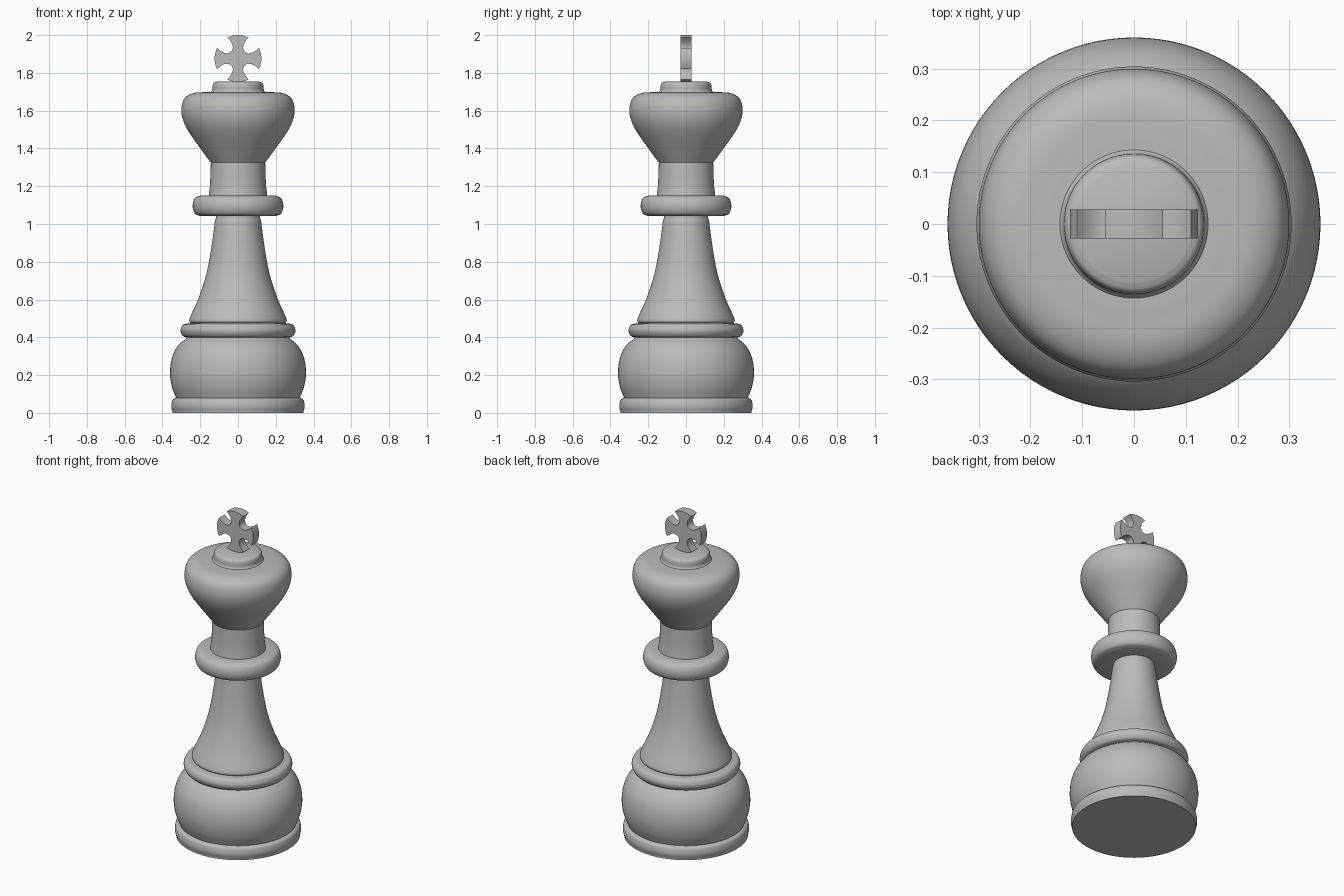
import bpy, bmesh, math
from mathutils import Vector
from mathutils.geometry import interpolate_bezier

cube = bpy.data.objects.get("Cube")
if cube:
    bpy.data.objects.remove(cube)

grey = bpy.data.materials.new("plain grey")
grey.use_nodes = True
COLOUR = (0.5, 0.5, 0.5, 1)
grey.diffuse_color = COLOUR
grey.node_tree.nodes["Principled BSDF"].inputs["Base Color"].default_value = COLOUR

SEGMENTS = 96


def finish(name, bm):
    mesh = bpy.data.meshes.new(name)
    bm.to_mesh(mesh)
    bm.free()
    mesh.materials.append(grey)
    obj = bpy.data.objects.new(name, mesh)
    bpy.context.collection.objects.link(obj)
    bpy.ops.object.select_all(action='DESELECT')
    obj.select_set(True)
    bpy.context.view_layer.objects.active = obj
    bpy.ops.object.shade_smooth_by_angle(angle=math.radians(35))
    return obj


def smooth(points, steps=6):
    """Smooth curve through all the points."""
    p = [Vector(q) for q in points]
    p = [2 * p[0] - p[1]] + p + [2 * p[-1] - p[-2]]
    out = []
    for a, b, c, d in zip(p, p[1:], p[2:], p[3:]):
        # tangent length follows the span, which avoids overshoot
        span = (c - b).length / 3
        t0, t1 = (c - a).normalized() * span, (d - b).normalized() * span
        curve = interpolate_bezier(b.to_3d(), (b + t0).to_3d(), (c - t1).to_3d(), c.to_3d(), steps + 1)
        out += curve[:-1]
    return [(v.x, v.y) for v in out] + [tuple(points[-1])]


def lathe(name, profile, cap_bottom=False, cap_top=False):
    """Turn a (radius, height) profile, listed upwards, about z."""
    bm = bmesh.new()
    rings = []
    for r, z in profile:
        angles = [math.tau * j / SEGMENTS for j in range(SEGMENTS)]
        rings.append([bm.verts.new((r * math.cos(a), r * math.sin(a), z)) for a in angles])
    for low, high in zip(rings, rings[1:]):
        for j in range(SEGMENTS):
            k = (j + 1) % SEGMENTS
            bm.faces.new((low[j], low[k], high[k], high[j]))
    if cap_bottom:
        bm.faces.new(rings[0][::-1])
    if cap_top:
        bm.faces.new(rings[-1])
    return finish(name, bm)


# Foot and body, from the floor up
lathe("base_ring", [(0.347, 0)] + smooth(
    [(0.347, 0.008), (0.353, 0.03), (0.352, 0.05), (0.345, 0.07), (0.328, 0.08)]), cap_bottom=True)
lathe("base_bulb", smooth(
    [(0.328, 0.08), (0.35, 0.14), (0.36, 0.215), (0.347, 0.3), (0.312, 0.362), (0.268, 0.398)]))
lathe("lower_ring", smooth(
    [(0.268, 0.398), (0.289, 0.405), (0.302, 0.425), (0.303, 0.445), (0.29, 0.467), (0.25, 0.475)]))
lathe("stem", smooth(
    [(0.25, 0.475), (0.258, 0.485), (0.254, 0.505), (0.208, 0.61), (0.169, 0.73),
     (0.145, 0.85), (0.128, 0.97), (0.122, 1.02)]) + [(0.117, 1.03), (0.117, 1.042)])

# Collar and neck
lathe("collar", [(0.117, 1.042)] + smooth(
    [(0.2, 1.042), (0.228, 1.055), (0.24, 1.095), (0.228, 1.137), (0.2, 1.15)]) + [(0.155, 1.15)])
lathe("neck", smooth([(0.155, 1.15), (0.149, 1.2), (0.146, 1.26), (0.144, 1.325)]))

# Head and crown button
lathe("head", smooth(
    [(0.144, 1.325), (0.196, 1.396), (0.268, 1.5), (0.294, 1.56), (0.299, 1.615),
     (0.283, 1.665), (0.24, 1.692), (0.18, 1.698), (0.143, 1.699)]))
lathe("crown_button", smooth(
    [(0.143, 1.699), (0.137, 1.708), (0.135, 1.73), (0.129, 1.746), (0.113, 1.754)]), cap_top=True)

# Cross: flared arms with rounded ends and curved notches
TIP_RADIUS, TIP_ANGLE = 0.124, math.radians(27)
tip = Vector((math.cos(TIP_ANGLE), math.sin(TIP_ANGLE), 0)) * TIP_RADIUS
notch = interpolate_bezier(tip, Vector((0.05, -0.01, 0)), Vector((-0.01, 0.05, 0)),
                           Vector((tip.y, tip.x, 0)), 17)
end = [Vector((math.cos(a), math.sin(a), 0)) * TIP_RADIUS
       for a in (TIP_ANGLE * i / 5 for i in range(-5, 5))]
outline = []
for quarter in range(4):
    c, s = round(math.cos(quarter * math.pi / 2)), round(math.sin(quarter * math.pi / 2))
    outline += [(v.x * c - v.y * s, v.x * s + v.y * c) for v in end + notch[:-1]]

bm = bmesh.new()
front = [bm.verts.new((x, -0.028, 1.876 + z)) for x, z in outline]
back = [bm.verts.new((x, 0.028, 1.876 + z)) for x, z in outline]
bm.faces.new(front)
bm.faces.new(back[::-1])
for i in range(len(front)):
    k = (i + 1) % len(front)
    bm.faces.new((front[k], front[i], back[i], back[k]))
finish("cross", bm)
